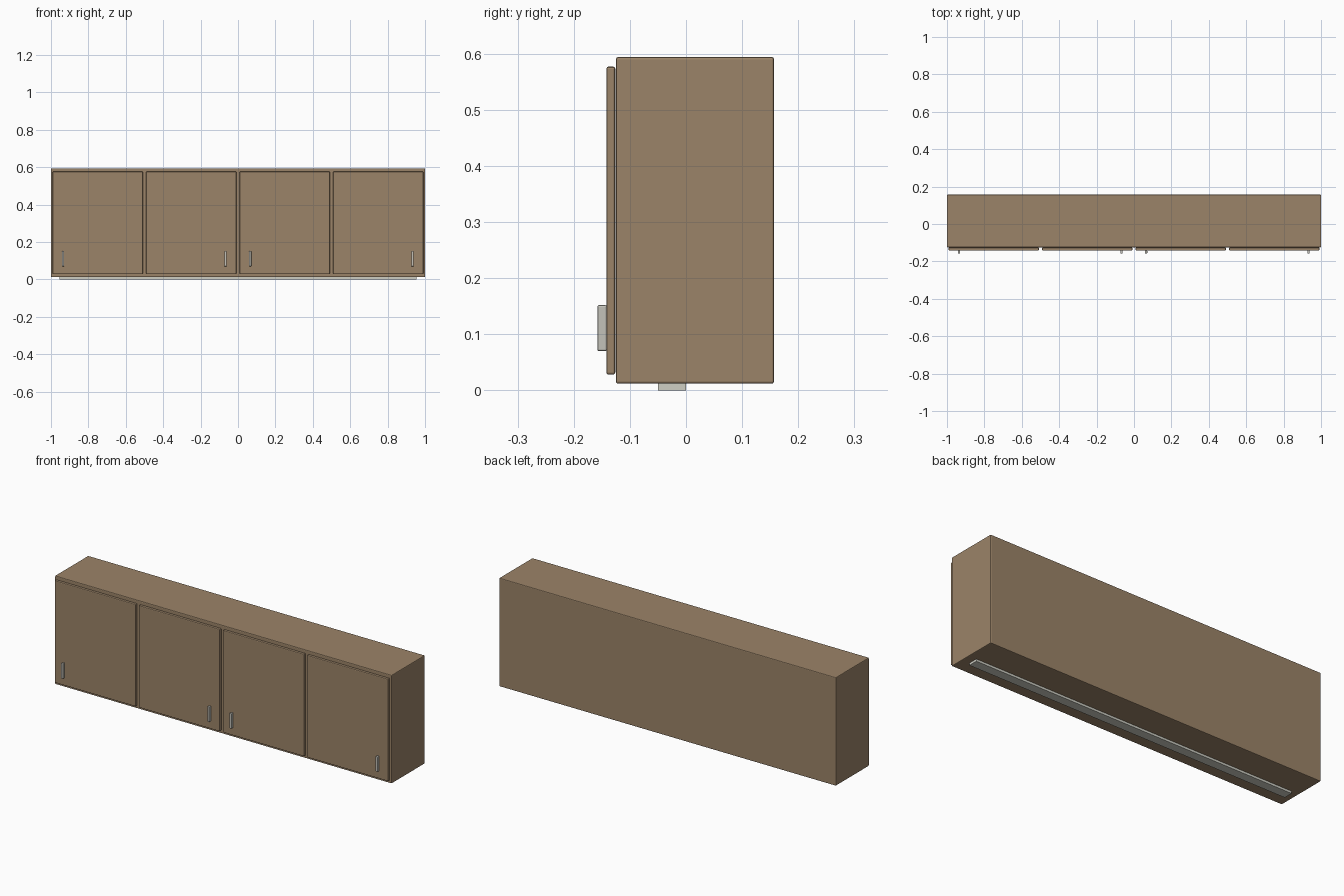
import bpy

cube = bpy.data.objects.get("Cube")
if cube:
    bpy.data.objects.remove(cube, do_unlink=True)


def material(name, rgb):
    m = bpy.data.materials.new(name)
    m.use_nodes = True
    m.diffuse_color = (*rgb, 1)
    m.node_tree.nodes["Principled BSDF"].inputs["Base Color"].default_value = (*rgb, 1)
    return m


wood = material("warm brown wood", (0.33, 0.23, 0.14))
metal = material("brushed metal", (0.55, 0.54, 0.49))
diffuser = material("light diffuser", (0.62, 0.62, 0.55))


def box(name, x, y, z, mat, bevel=0.0, segments=1):
    """Box spanning the (min, max) pairs x, y and z, with softened edges."""
    spans = (x, y, z)
    bpy.ops.mesh.primitive_cube_add(size=1, location=[(a + b) / 2 for a, b in spans])
    ob = bpy.context.object
    ob.name = name
    ob.scale = [b - a for a, b in spans]
    bpy.ops.object.transform_apply(location=False, rotation=False, scale=True)
    ob.data.materials.append(mat)
    if bevel:
        mod = ob.modifiers.new("edge bevel", "BEVEL")
        mod.width = bevel
        mod.segments = segments
    return ob


# Carcass
box("cabinet_body", (-1, 1), (-0.125, 0.157), (0.012, 0.594), wood, 0.004, 2)

# Doors, each with a vertical pull; the pulls sit outside, inside, inside, outside
DOOR_W = 0.482
for i, (cx, pull_x) in enumerate([(-0.75, -0.935), (-0.25, -0.067),
                                  (0.25, 0.065), (0.75, 0.933)], 1):
    box(f"door_{i}", (cx - DOOR_W / 2, cx + DOOR_W / 2), (-0.142, -0.126),
        (0.028, 0.577), wood, 0.004, 2)
    box(f"door_handle_{i}", (pull_x - 0.006, pull_x + 0.006), (-0.158, -0.141),
        (0.07, 0.152), metal, 0.003, 2)

# Light strip under the cabinet
box("under_cabinet_light", (-0.955, 0.955), (-0.05, 0.0), (0.0, 0.014), diffuser)
